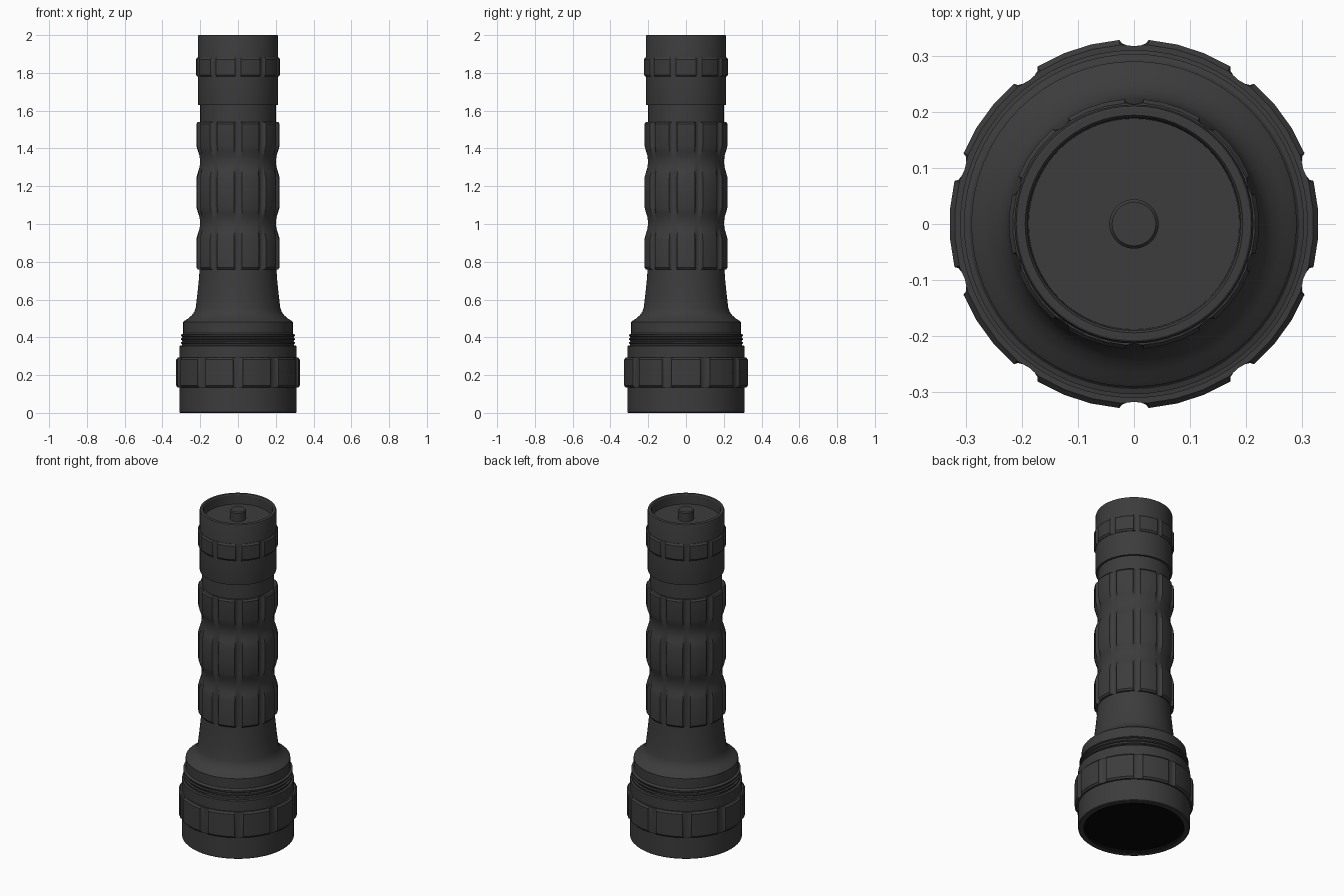
import bpy, bmesh, math

if "Cube" in bpy.data.objects:
    bpy.data.objects.remove(bpy.data.objects["Cube"])


def material(name, v):
    m = bpy.data.materials.new(name)
    m.diffuse_color = (v, v, v, 1)
    m.use_nodes = True
    m.node_tree.nodes["Principled BSDF"].inputs["Base Color"].default_value = m.diffuse_color
    return m


DARK = material("dark_rubber", 0.045)
BLACK = material("black", 0.002)


def loft(name, profile, angles, groove, mat=DARK, closed=False):
    """Sweep an (r, z) profile around z; groove(angle) caps the radius."""
    bm = bmesh.new()
    rings = []
    for r, z in profile:
        if r == 0:
            rings.append([bm.verts.new((0, 0, z))])
        else:
            rings.append([bm.verts.new((min(r, groove(a)) * math.cos(a),
                                        min(r, groove(a)) * math.sin(a), z)) for a in angles])
    n = len(angles)
    pairs = list(zip(rings, rings[1:]))
    if closed:
        pairs.append((rings[-1], rings[0]))
    for lo, hi in pairs:
        for i in range(n):
            j = (i + 1) % n
            if len(lo) == 1:
                bm.faces.new((lo[0], hi[j], hi[i]))
            elif len(hi) == 1:
                bm.faces.new((lo[i], lo[j], hi[0]))
            else:
                bm.faces.new((lo[i], lo[j], hi[j], hi[i]))
    bmesh.ops.recalc_face_normals(bm, faces=bm.faces)
    me = bpy.data.meshes.new(name)
    bm.to_mesh(me)
    bm.free()
    ob = bpy.data.objects.new(name, me)
    bpy.context.collection.objects.link(ob)
    me.materials.append(mat)
    bpy.ops.object.select_all(action='DESELECT')
    ob.select_set(True)
    bpy.context.view_layer.objects.active = ob
    bpy.ops.object.shade_smooth_by_angle(angle=math.radians(28))
    return ob


def lathe(name, profile, mat=DARK, sides=64, closed=False):
    angles = [2 * math.pi * i / sides for i in range(sides)]
    return loft(name, profile, angles, lambda a: 9, mat, closed)


def grooved(name, profile, radius, half_width, depth, count=10, closed=False):
    """Ring with scalloped vertical grooves, one of them facing front."""
    step = 2 * math.pi / count
    w = half_width / radius
    offs = [w * t for t in (-1, -0.85, -0.5, 0, 0.5, 0.85, 1)]
    offs += [w + (step - 2 * w) * k / 3 for k in (1, 2)]
    angles = [-math.pi / 2 + c * step + o for c in range(count) for o in offs]

    def groove(a):
        d = (a + math.pi / 2 + step / 2) % step - step / 2
        t = abs(d) / w
        return 9 if t >= 0.999 else radius - depth * math.sqrt(1 - t * t)
    return loft(name, profile, angles, groove, DARK, closed)


# Head: bezel, threaded steps and flared neck
head = [(0.278, 0.02), (0.278, 0), (0.306, 0), (0.31, 0.004), (0.31, 0.355), (0.297, 0.357)]
for z in (0.365, 0.385, 0.405):
    head += [(0.297, z), (0.303, z + 0.003), (0.303, z + 0.009), (0.294, z + 0.012)]
head += [(0.29, 0.422), (0.29, 0.482), (0.283, 0.488), (0.265, 0.499), (0.245, 0.516),
         (0.231, 0.535), (0.224, 0.556), (0.215, 0.63), (0.206, 0.72), (0.203, 0.77)]
lathe("head", head)

# Recessed lens at the open end
lathe("lens", [(0.278, 0.001), (0.277, 0.02), (0, 0.02)], BLACK)

# Grooved grip ring around the head
grooved("head_ring", [(0.3, 0.135), (0.32, 0.135), (0.329, 0.145), (0.329, 0.282),
                      (0.32, 0.292), (0.3, 0.292)], 0.329, 0.026, 0.012, closed=True)

# Handle: three grooved bands with concave waists
handle = [(0.19, 0.76), (0.214, 0.76), (0.221, 0.77), (0.221, 0.92)]
for z in (1.005, 1.33):
    handle += [(0.212, z - 0.053), (0.204, z - 0.03), (0.201, z), (0.204, z + 0.03),
               (0.212, z + 0.053), (0.221, z + 0.085)]
    if z < 1.2:
        handle.append((0.221, 1.245))
handle += [(0.221, 1.53), (0.214, 1.54), (0.19, 1.54)]
grooved("handle", handle, 0.221, 0.022, 0.017)

# Neck under the tail cap
lathe("tail_neck", [(0.2, 1.53), (0.2, 1.64)])

# Tail cap with recessed top
lathe("tail_cap", [(0.19, 1.63), (0.212, 1.63), (0.213, 1.635), (0.213, 1.99), (0.21, 1.998),
                   (0.207, 2), (0.194, 2), (0.19, 1.994), (0.188, 1.94), (0, 1.94)])
grooved("tail_ring", [(0.2, 1.78), (0.216, 1.78), (0.223, 1.79), (0.223, 1.872),
                      (0.216, 1.882), (0.2, 1.882)], 0.223, 0.017, 0.009, closed=True)

# Push button
lathe("button", [(0.044, 1.935), (0.044, 1.99), (0.039, 1.996), (0, 1.996)], sides=32)
